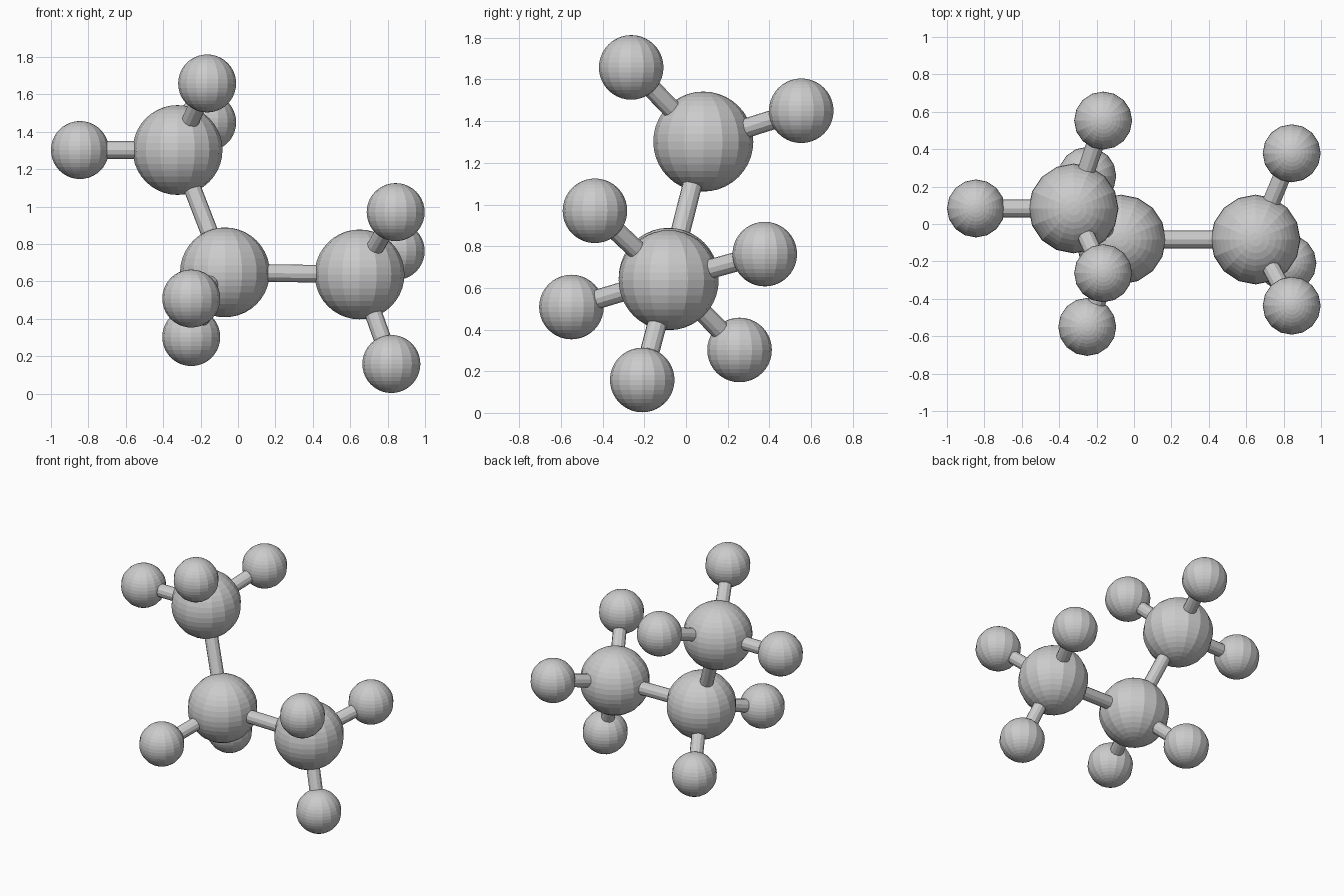
import bpy
from mathutils import Vector

if "Cube" in bpy.data.objects:
    bpy.data.objects.remove(bpy.data.objects["Cube"])

BIG_R, SMALL_R, BOND_R = 0.24, 0.155, 0.047

# Large atoms, each with the small atoms attached to it
groups = {
    "top": ((-0.323, 0.083, 1.302),
            [(-0.845, 0.083, 1.302), (-0.165, -0.263, 1.658), (-0.165, 0.553, 1.45)]),
    "middle": ((-0.07, -0.083, 0.648),
               [(-0.25, -0.55, 0.508), (-0.25, 0.257, 0.302)]),
    "end": ((0.65, -0.083, 0.637),
            [(0.843, -0.437, 0.97), (0.843, 0.378, 0.762), (0.82, -0.21, 0.158)]),
}


def atom(name, centre, radius):
    bpy.ops.mesh.primitive_uv_sphere_add(segments=16, ring_count=20,
                                         radius=radius, location=centre)
    bpy.context.object.name = name


def bond(name, start, end):
    a, b = Vector(start), Vector(end)
    d = b - a
    bpy.ops.mesh.primitive_cylinder_add(vertices=12, radius=BOND_R,
                                        depth=d.length, location=(a + b) / 2)
    ob = bpy.context.object
    ob.name = name
    ob.rotation_euler = d.to_track_quat('Z', 'Y').to_euler()


# Atoms and their short bonds
for label, (centre, small) in groups.items():
    atom(f"large_atom_{label}", centre, BIG_R)
    for i, p in enumerate(small, 1):
        atom(f"small_atom_{label}_{i}", p, SMALL_R)
        bond(f"short_bond_{label}_{i}", centre, p)

# Long bonds between the large atoms
bond("long_bond_upper", groups["middle"][0], groups["top"][0])
bond("long_bond_side", groups["middle"][0], groups["end"][0])
